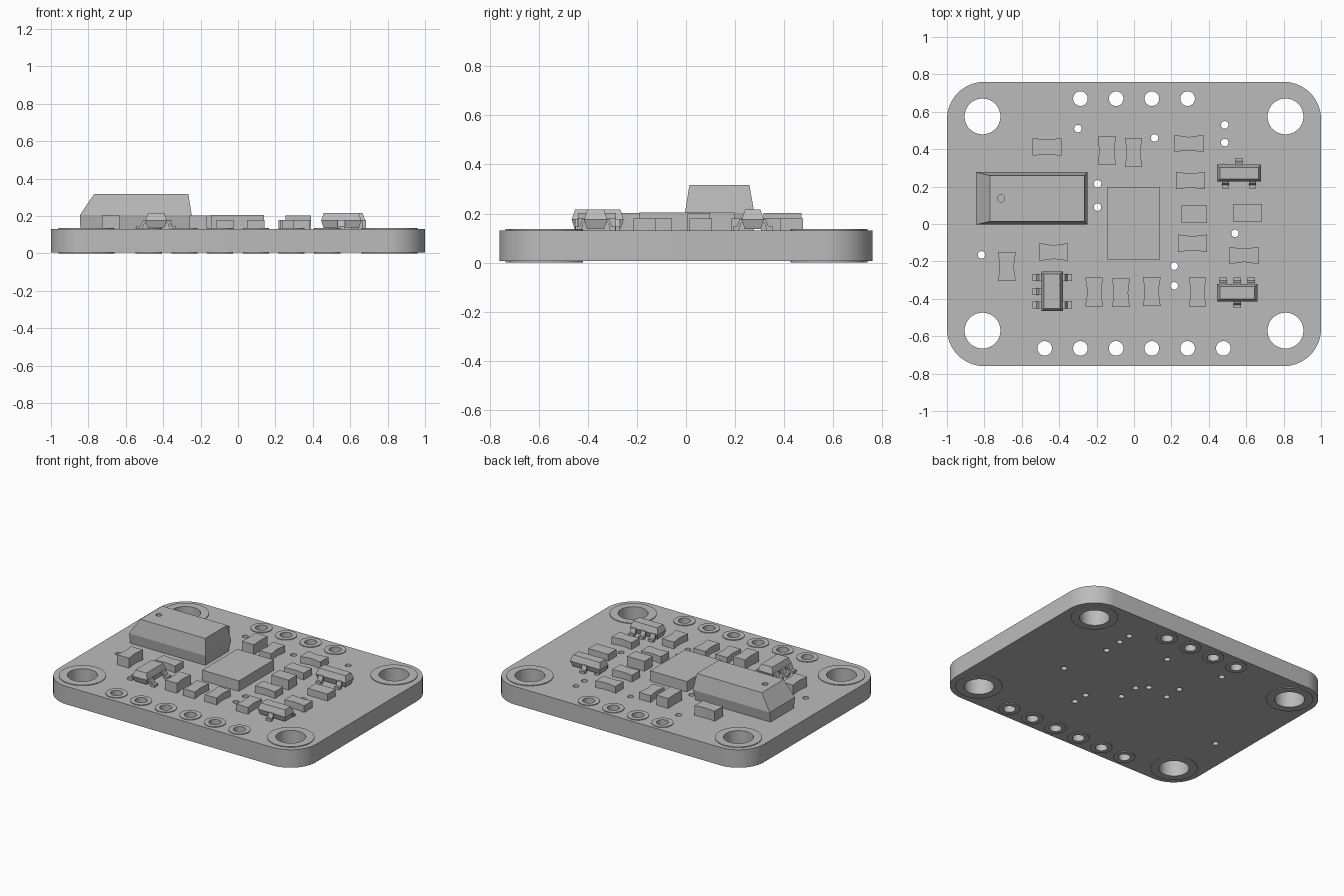
import bpy, bmesh, math
from mathutils import Vector, Matrix

if "Cube" in bpy.data.objects:
    bpy.data.objects.remove(bpy.data.objects["Cube"])

grey = bpy.data.materials.new("plain grey")
grey.use_nodes = True
grey.diffuse_color = (0.5, 0.5, 0.5, 1)
grey.node_tree.nodes["Principled BSDF"].inputs["Base Color"].default_value = (0.5, 0.5, 0.5, 1)

BOTTOM, TOP, PAD = 0.006, 0.132, 0.005


def finish(name, mesh, smooth=False):
    mesh.materials.clear()
    mesh.materials.append(grey)
    ob = bpy.data.objects.new(name, mesh)
    bpy.context.collection.objects.link(ob)
    if smooth:
        bpy.ops.object.select_all(action='DESELECT')
        ob.select_set(True)
        bpy.context.view_layer.objects.active = ob
        bpy.ops.object.shade_smooth_by_angle(angle=math.radians(30))
    return ob


def circle(x, y, r, n=32):
    return [(x + r * math.cos(math.tau * i / n), y + r * math.sin(math.tau * i / n)) for i in range(n)]


def plate(name, loops, z0, z1, smooth=True):
    """Extrude an outline, with any inner loops left as holes."""
    cu = bpy.data.curves.new(name, 'CURVE')
    cu.dimensions, cu.fill_mode, cu.extrude = '2D', 'BOTH', (z1 - z0) / 2
    for pts in loops:
        s = cu.splines.new('POLY')
        s.points.add(len(pts) - 1)
        for p, (x, y) in zip(s.points, pts):
            p.co = (x, y, 0, 1)
        s.use_cyclic_u = True
    tmp = bpy.data.objects.new(name + "_outline", cu)
    bpy.context.collection.objects.link(tmp)
    dg = bpy.context.evaluated_depsgraph_get()
    mesh = bpy.data.meshes.new_from_object(tmp.evaluated_get(dg))
    bpy.data.objects.remove(tmp)
    bm = bmesh.new()
    bm.from_mesh(mesh)
    bmesh.ops.remove_doubles(bm, verts=bm.verts, dist=1e-5)
    bmesh.ops.recalc_face_normals(bm, faces=bm.faces)
    bmesh.ops.translate(bm, verts=bm.verts, vec=(0, 0, (z0 + z1) / 2))
    bm.to_mesh(mesh)
    bm.free()
    return finish(name, mesh, smooth)


def loft(name, sections):
    """Skin between stacked rectangles given as (x0, x1, y0, y1, z)."""
    bm = bmesh.new()
    rings = [[bm.verts.new(c) for c in ((a, c0, z), (b, c0, z), (b, d, z), (a, d, z))]
             for a, b, c0, d, z in sections]
    bm.faces.new(rings[0])
    bm.faces.new(rings[-1])
    for lo, hi in zip(rings, rings[1:]):
        for i in range(4):
            j = (i + 1) % 4
            bm.faces.new((lo[i], lo[j], hi[j], hi[i]))
    bmesh.ops.recalc_face_normals(bm, faces=bm.faces)
    mesh = bpy.data.meshes.new(name)
    bm.to_mesh(mesh)
    bm.free()
    return finish(name, mesh)


# Holes: mounting corners, header rows, and small vias
mounts = [(x, y, 0.096) for x in (-0.81, 0.81) for y in (-0.57, 0.575)]
pitch = 0.191
pins = [((i - 2.5) * pitch, -0.665, 0.039) for i in range(6)]
pins += [((i - 1.5) * pitch, 0.67, 0.039) for i in range(4)]
via_at = [(-0.3, 0.51), (0.11, 0.46), (0.485, 0.53), (0.485, 0.435), (-0.195, 0.215), (-0.195, 0.09),
          (0.54, -0.05), (-0.815, -0.165), (0.215, -0.225), (0.215, -0.33),
          (0.03, -0.09), (0.03, 0.05), (-0.03, 0.11), (0.48, 0.3)]
vias = [(x, y, 0.02) for x, y in via_at]

# Board with rounded corners
R, N = 0.2, 16
outline = []
for q, (sx, sy) in enumerate(((1, 1), (-1, 1), (-1, -1), (1, -1))):
    for i in range(N + 1):
        a = math.pi / 2 * (q + i / N)
        outline.append((sx * (1 - R) + R * math.cos(a), sy * (0.76 - R) + R * math.sin(a)))
plate("board", [outline] + [circle(*h) for h in mounts + pins + vias], BOTTOM, TOP)

# Ring pads on both faces
for kind, holes, outer in (("mount_pad", mounts, 0.15), ("pin_pad", pins, 0.07)):
    for x, y, r in holes:
        for side, z in (("top", TOP), ("bottom", BOTTOM - PAD)):
            plate(f"{kind}_{side}", [circle(x, y, outer), circle(x, y, r)], z, z + PAD)


# Small chip parts with waisted long sides
def chip(x, y, along_y, height, waist, length=0.155, width=0.092):
    half = []
    for i in range(9):
        t = i / 4 - 1
        half.append((t * length / 2, width / 2 - waist * max(0, 1 - (t / 0.8) ** 2)))
    pts = [(u, -v) for u, v in half] + [(u, v) for u, v in reversed(half)]
    if along_y:
        pts = [(-v, u) for u, v in pts]
    plate("chip_part", [[(x + u, y + v) for u, v in pts]], TOP, TOP + height)


LOW, TALL = 0.048, 0.07
for x, y, h, waist in ((-0.466, 0.412, TALL, 0.006), (0.293, 0.43, LOW, 0.01), (0.303, 0.232, LOW, 0.007),
                       (0.313, -0.103, LOW, 0.007), (0.608, 0.06, LOW, 0),
                       (0.587, -0.168, LOW, 0.01), (-0.43, -0.15, LOW, 0.008)):
    chip(x, y, False, h, waist)
chip(0.322, 0.052, False, TALL, 0, length=0.135)
for x, y, h, waist in ((-0.145, 0.393, TALL, 0.003), (-0.002, 0.383, LOW, 0.009), (-0.68, -0.228, TALL, 0.007),
                       (-0.213, -0.363, TALL, 0.008), (-0.07, -0.367, LOW, 0.007),
                       (0.095, -0.362, LOW, 0.008), (0.34, -0.363, LOW, 0.008)):
    chip(x, y, True, h, waist)

# Central flat package
loft("central_package", [(-0.145, 0.14, -0.19, 0.198, z) for z in (TOP, 0.205)])

# Large sloped package with a round orientation dimple
large = loft("large_package", [(-0.843, -0.26, 0.008, 0.265, TOP),
                               (-0.845, -0.248, -0.004, 0.278, 0.205),
                               (-0.77, -0.265, 0.014, 0.258, 0.317)])
dimple = plate("dimple_cutter", [circle(-0.711, 0.137, 0.02, 24)], 0.305, 0.34, False)
dimple.hide_render = True
dimple.hide_set(True)
cut = large.modifiers.new("dimple", 'BOOLEAN')
cut.object, cut.operation, cut.solver = dimple, 'DIFFERENCE', 'EXACT'
bpy.context.view_layer.objects.active = large
bpy.ops.object.modifier_apply(modifier=cut.name)
bpy.data.objects.remove(dimple)

# Gull-wing lead: side profile as (distance out, height above board)
PROFILE = ((-0.01, 0.046), (0.012, 0.046), (0.026, 0.016), (0.05, 0.016),
           (0.05, 0), (0.016, 0), (0.004, 0.03), (-0.01, 0.03))


def lead(x, y, angle, reach):
    bm = bmesh.new()
    k = reach / 0.05
    face = bm.faces.new([bm.verts.new((u * k, -0.019, v)) for u, v in PROFILE])
    new = bmesh.ops.extrude_face_region(bm, geom=[face])["geom"]
    bmesh.ops.translate(bm, verts=[g for g in new if isinstance(g, bmesh.types.BMVert)], vec=(0, 0.038, 0))
    bmesh.ops.recalc_face_normals(bm, faces=bm.faces)
    bm.transform(Matrix.Translation((x, y, TOP)) @ Matrix.Rotation(math.radians(angle), 4, 'Z'))
    mesh = bpy.data.meshes.new("package_lead")
    bm.to_mesh(mesh)
    bm.free()
    finish("package_lead", mesh)


# Small leaded packages: centre, size along the lead rows, turn, lead offsets on each side
def leaded(x, y, length, width, turn, plus, minus, reach):
    a, b = (length / 2, width / 2) if turn == 0 else (width / 2, length / 2)
    loft("leaded_package", [(x - a + i, x + a - i, y - b + i, y + b - i, z)
                            for i, z in ((0.012, TOP + 0.006), (0, 0.175), (0.014, 0.217))])
    rot = Matrix.Rotation(math.radians(turn), 3, 'Z')
    for side, offsets in ((1, plus), (-1, minus)):
        for o in offsets:
            p = rot @ Vector((o, side * width / 2, 0))
            lead(x + p.x, y + p.y, turn + 90 * side, reach)


leaded(0.562, 0.272, 0.235, 0.09, 0, (0,), (-0.072, 0.072), 0.036)
leaded(0.552, -0.368, 0.215, 0.095, 0, (-0.075, 0, 0.075), (0,), 0.034)
leaded(-0.438, -0.36, 0.212, 0.115, 90, (-0.073, 0, 0.073), (-0.073, 0.073), 0.048)
